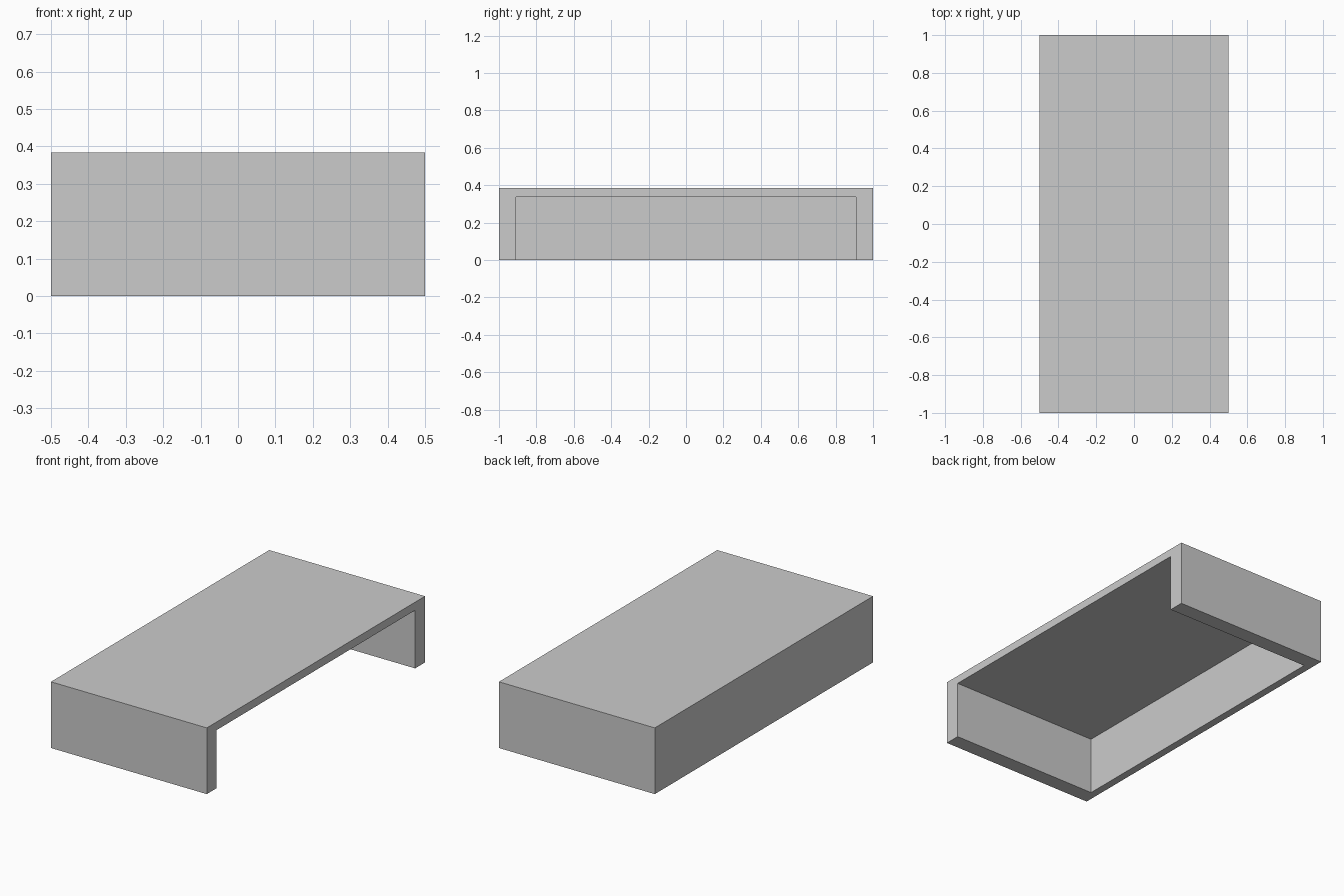
import bpy

if "Cube" in bpy.data.objects:
    bpy.data.objects.remove(bpy.data.objects["Cube"])

LENGTH, DEPTH, HEIGHT = 2.0, 1.0, 0.384
END_WALL, BACK_WALL, TOP = 0.091, 0.045, 0.047


def box(name, low, high):
    """Box spanning two opposite corners."""
    bpy.ops.mesh.primitive_cube_add(size=1, location=[(a + b) / 2 for a, b in zip(low, high)])
    obj = bpy.context.object
    obj.name = name
    obj.scale = [b - a for a, b in zip(low, high)]
    bpy.ops.object.transform_apply(location=False, rotation=False, scale=True)
    return obj


# Outer shell
shell = box("open_shell", (-DEPTH / 2, -LENGTH / 2, 0), (DEPTH / 2, LENGTH / 2, HEIGHT))

# Cavity, open at the bottom and on the right side
cavity = box("cavity_cutter",
             (-DEPTH / 2 + BACK_WALL, -LENGTH / 2 + END_WALL, -0.2),
             (DEPTH / 2 + 0.2, LENGTH / 2 - END_WALL, HEIGHT - TOP))
cavity.hide_render = True

# Hollow the shell, then discard the cutter
cut = shell.modifiers.new("hollow", 'BOOLEAN')
cut.operation = 'DIFFERENCE'
cut.solver = 'EXACT'
cut.object = cavity
bpy.context.view_layer.objects.active = shell
bpy.ops.object.modifier_apply(modifier=cut.name)
bpy.data.objects.remove(cavity, do_unlink=True)
